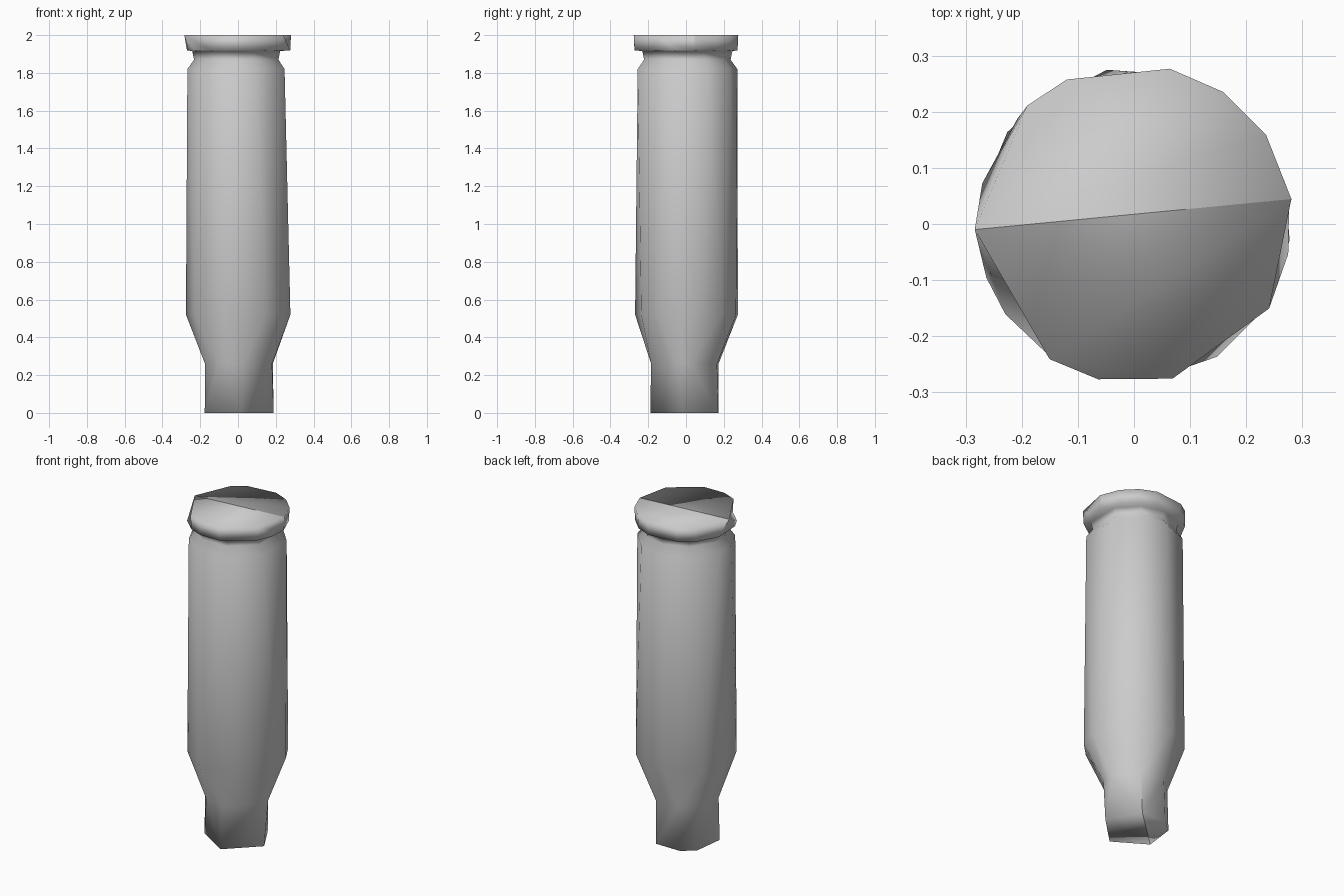
import bpy, bmesh, math

default = bpy.data.objects.get("Cube")
if default:
    bpy.data.objects.remove(default, do_unlink=True)

metal = bpy.data.materials.new("casing grey metal")
GREY = (0.6, 0.6, 0.6, 1)
metal.diffuse_color = GREY
metal.use_nodes = True
metal.node_tree.nodes["Principled BSDF"].inputs["Base Color"].default_value = GREY


def ring(bm, z, radius, angles):
    """Irregular ring of vertices, returned with angles in ascending order."""
    return [(a, bm.verts.new((radius * math.cos(math.radians(a)),
                              radius * math.sin(math.radians(a)), z)))
            for a in sorted(a % 360 for a in angles)]


def loft(bm, low, high):
    """Zip two rings of unequal counts together with triangles."""
    i = j = 0
    n, m = len(low), len(high)
    angle = lambda r, k: r[k % len(r)][0] + 360 * (k // len(r))
    while i < n or j < m:
        a, b = low[i % n][1], high[j % m][1]
        if j >= m or (i < n and angle(low, i + 1) <= angle(high, j + 1)):
            bm.faces.new((a, low[(i + 1) % n][1], b))
            i += 1
        else:
            bm.faces.new((a, high[(j + 1) % m][1], b))
            j += 1


def split_cap(bm, loop, start, end, upward):
    """Flat cap made of two halves with a crease across the middle."""
    verts = [v for _, v in loop]
    halves = verts[start:end + 1], verts[end:] + verts[:start + 1]
    for half in halves:
        bm.faces.new(half if upward else half[::-1])
    for v in (verts[start], verts[end]):
        for e in v.link_edges:
            other = e.other_vert(v)
            if other in (verts[start], verts[end]):
                e.smooth = False
        wall = [e for e in v.link_edges
                if abs(e.other_vert(v).co.z - v.co.z) > 0.01]
        min(wall, key=lambda e: (e.other_vert(v).co - v.co).length).smooth = False


bm = bmesh.new()
waist = [25, 60, 92, 130, 167, 190, 220, 250, 290, 335]

# Mouth, neck, shoulder and body
mouth = ring(bm, 0, 0.19, [64, 115, 144, 202, 275, 354])
neck = ring(bm, 0.26, 0.186, [8, 62, 112, 150, 200, 235, 277, 345])
shoulder = ring(bm, 0.52, 0.279, [16, 43, 72, 100, 144, 171, 215, 255, 302, 328, 354])
body_top = ring(bm, 1.82, 0.272, waist)

# Extractor groove and rim
groove = ring(bm, 1.87, 0.236, waist)
groove_top = ring(bm, 1.915, 0.246, waist)
rim_low = ring(bm, 1.92, 0.28, [9, 34, 56, 77, 115, 138, 165, 200, 215, 238, 257, 283, 328, 349])
rim_top = ring(bm, 2.0, 0.284, [9, 34, 56, 77, 115, 132, 182, 238, 257, 284, 328])

rings = [mouth, neck, shoulder, body_top, groove, groove_top, rim_low, rim_top]
for low, high in zip(rings, rings[1:]):
    loft(bm, low, high)

# End faces
split_cap(bm, rim_top, 0, 6, True)
split_cap(bm, mouth, 0, 3, False)

bmesh.ops.recalc_face_normals(bm, faces=bm.faces)
for f in bm.faces:
    f.smooth = True

mesh = bpy.data.meshes.new("cartridge_casing")
bm.to_mesh(mesh)
bm.free()
mesh.materials.append(metal)
casing = bpy.data.objects.new("cartridge_casing", mesh)
bpy.context.collection.objects.link(casing)
